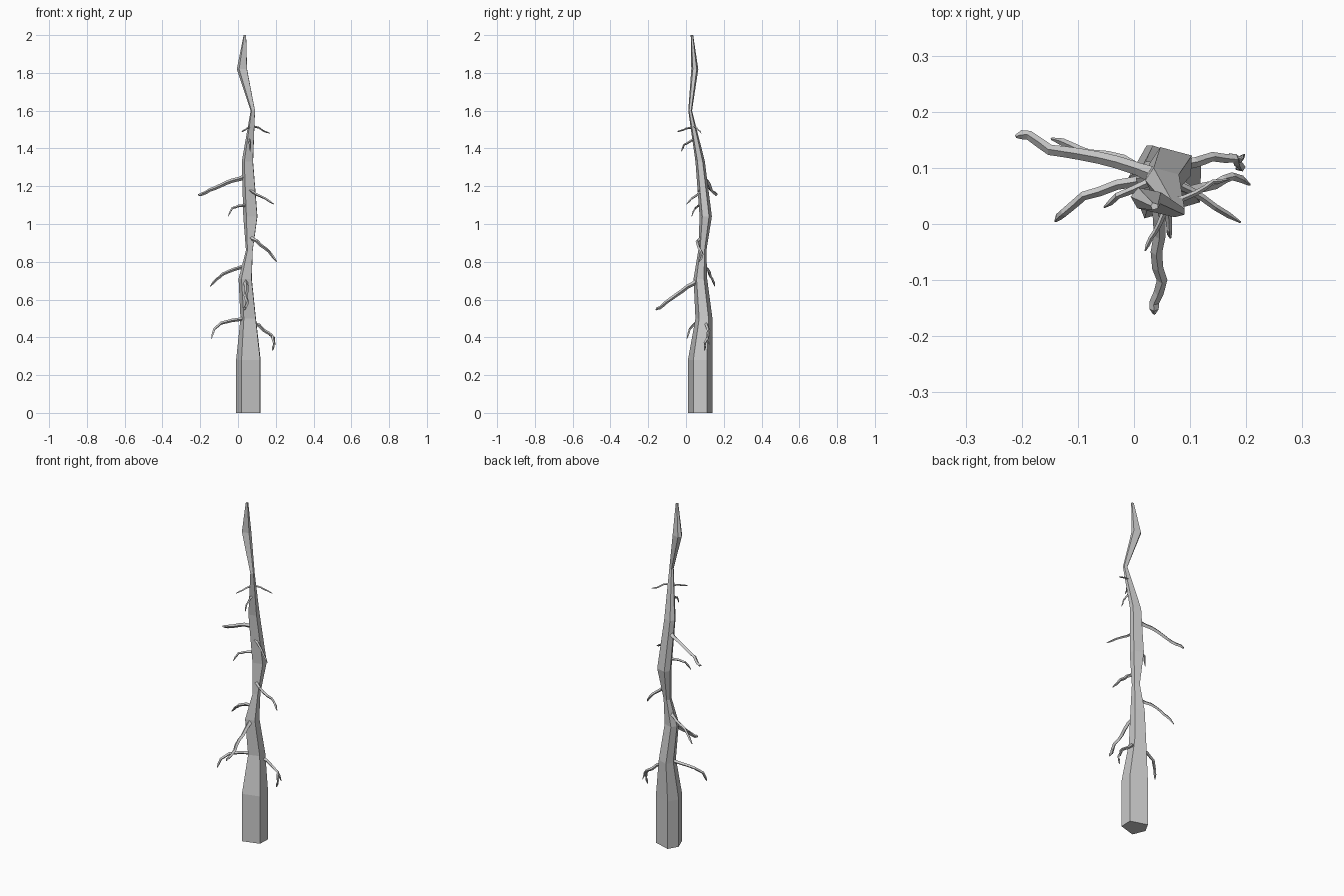
import bpy, bmesh, math, random
from mathutils import Vector

random.seed(4)


def loft(name, rings):
    """Skin a list of equal-sided rings and cap both ends."""
    bm = bmesh.new()
    loops = [[bm.verts.new(p) for p in ring] for ring in rings]
    n = len(loops[0])
    for a, b in zip(loops, loops[1:]):
        for i in range(n):
            j = (i + 1) % n
            bm.faces.new((a[i], a[j], b[j], b[i]))
    bm.faces.new(list(reversed(loops[0])))
    bm.faces.new(loops[-1])
    bmesh.ops.recalc_face_normals(bm, faces=bm.faces)
    mesh = bpy.data.meshes.new(name)
    bm.to_mesh(mesh)
    bm.free()
    obj = bpy.data.objects.new(name, mesh)
    bpy.context.collection.objects.link(obj)
    return obj


def branch(name, radius, *points):
    """Thin crooked four-sided twig with a flared root and pointed tip."""
    pts = [Vector(p) for p in points]
    path = [pts[0]]
    for a, b in zip(pts, pts[1:]):
        kink = Vector([random.uniform(-0.3, 0.3) * radius for _ in range(3)])
        path += [(a + b) / 2 + kink, b]
    last = len(path) - 1
    rings = []
    for k, p in enumerate(path):
        d = (path[min(k + 1, last)] - path[max(k - 1, 0)]).normalized()
        side = d.cross(Vector((0, 0, 1))).normalized()
        up = side.cross(d)
        r = radius * (1.4 if k == 0 else 0.25 if k == last else 1.1 - 0.4 * k / last)
        rings.append([p + r * (math.cos(t) * side + math.sin(t) * up)
                      for t in (i * math.pi / 2 for i in range(4))])
    return loft(name, rings)


# Trunk: one five-sided section fitted to x/y bounds at each height
section = [(0.22, 0), (0.98, 0.22), (1, 0.77), (0.25, 1), (0, 0.56)]
levels = [  # z, x min, x max, y min, y max
    (0.00, -0.01, 0.12, 0.01, 0.14), (0.28, -0.01, 0.12, 0.01, 0.14),
    (0.50, 0.013, 0.095, 0.05, 0.14), (0.71, 0.003, 0.073, 0.04, 0.112),
    (0.86, 0.042, 0.078, 0.065, 0.108), (1.04, 0.028, 0.103, 0.072, 0.137),
    (1.33, 0.02, 0.08, 0.05, 0.10), (1.60, 0.067, 0.09, 0.012, 0.032),
    (1.82, -0.006, 0.048, 0.028, 0.065), (2.00, 0.03, 0.043, 0.025, 0.038)]
loft("trunk", [[(x0 + u * (x1 - x0), y0 + v * (y1 - y0), z) for u, v in section]
               for z, x0, x1, y0, y1 in levels])

# Left branches
branch("branch_left_low", 0.009, (0.04, 0.085, 0.50), (-0.03, 0.07, 0.49),
       (-0.09, 0.05, 0.475), (-0.125, 0.02, 0.445), (-0.14, 0.005, 0.395))
branch("branch_left_back", 0.009, (0.04, 0.085, 0.78), (-0.02, 0.115, 0.76),
       (-0.08, 0.125, 0.735), (-0.11, 0.138, 0.71), (-0.147, 0.152, 0.67))
branch("branch_left_small", 0.007, (0.05, 0.09, 1.10), (0.0, 0.062, 1.095),
       (-0.03, 0.05, 1.085), (-0.053, 0.03, 1.04))
branch("branch_left_long", 0.011, (0.04, 0.085, 1.25), (-0.03, 0.11, 1.23),
       (-0.10, 0.125, 1.20), (-0.15, 0.132, 1.18), (-0.187, 0.158, 1.16),
       (-0.211, 0.156, 1.155))

# Right branches
branch("branch_right_low", 0.009, (0.07, 0.10, 0.48), (0.11, 0.11, 0.465),
       (0.14, 0.12, 0.435), (0.18, 0.117, 0.41), (0.192, 0.10, 0.37),
       (0.183, 0.098, 0.33))
branch("branch_right_fork", 0.006, (0.17, 0.118, 0.415), (0.19, 0.115, 0.40),
       (0.197, 0.124, 0.36))
branch("branch_right_mid", 0.009, (0.06, 0.085, 0.93), (0.10, 0.06, 0.91),
       (0.145, 0.07, 0.87), (0.175, 0.085, 0.84), (0.206, 0.07, 0.80))
branch("branch_right_upper", 0.007, (0.06, 0.075, 1.18), (0.10, 0.06, 1.155),
       (0.145, 0.03, 1.135), (0.19, 0.003, 1.105))
branch("branch_right_top", 0.005, (0.07, 0.04, 1.52), (0.11, 0.055, 1.51),
       (0.14, 0.075, 1.49), (0.17, 0.08, 1.48))

# Front branches
branch("branch_front", 0.011, (0.04, 0.065, 0.70), (0.045, 0.01, 0.67),
       (0.04, -0.05, 0.625), (0.05, -0.10, 0.59), (0.036, -0.14, 0.555),
       (0.036, -0.16, 0.545))
branch("branch_front_small", 0.006, (0.06, 0.045, 1.45), (0.062, 0.01, 1.43),
       (0.063, -0.01, 1.42), (0.065, -0.025, 1.385))
branch("branch_front_top", 0.005, (0.06, 0.035, 1.51), (0.045, 0.0, 1.505),
       (0.03, -0.025, 1.495), (0.02, -0.048, 1.49))
